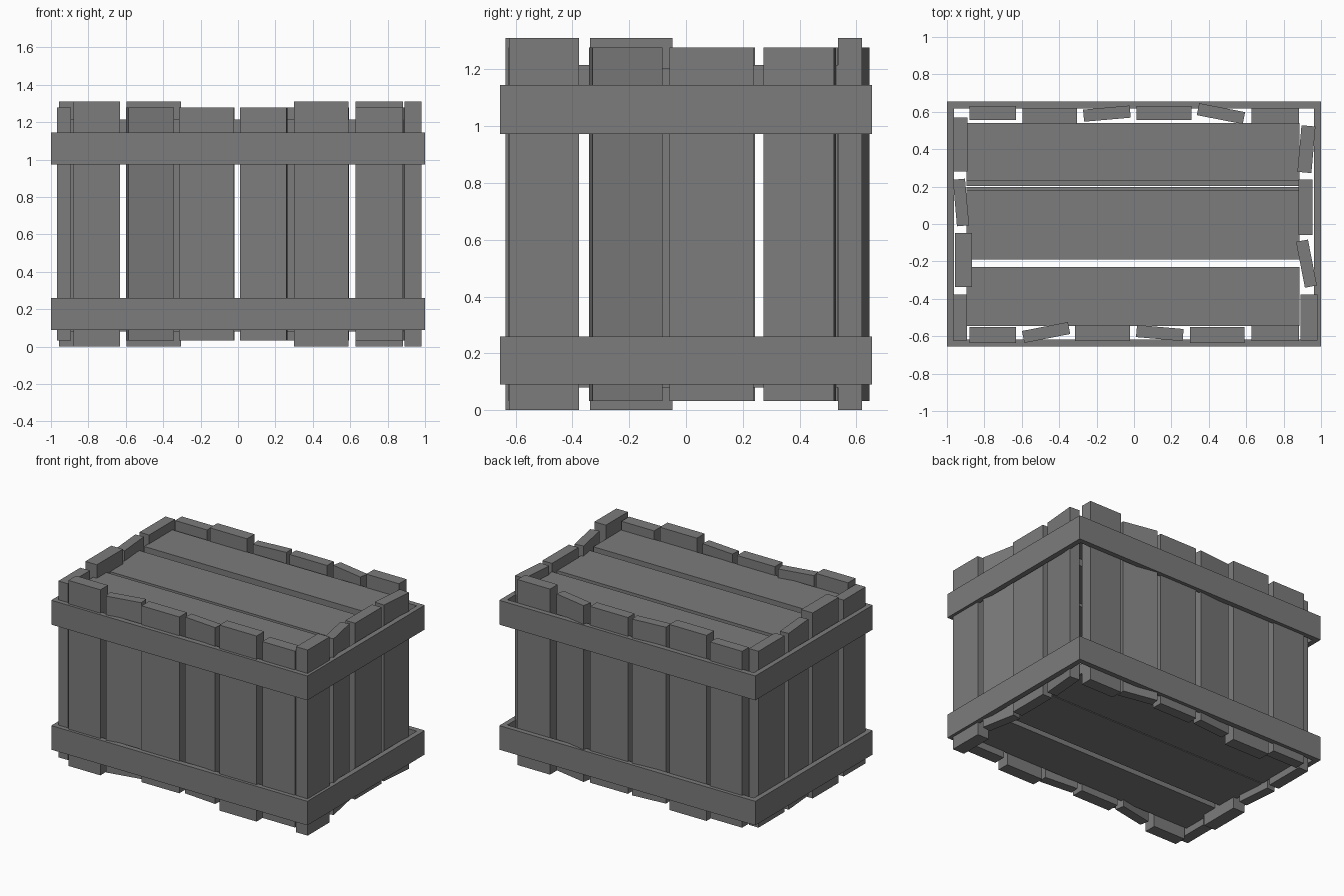
import bpy
import bmesh
from math import radians
from mathutils import Matrix

if "Cube" in bpy.data.objects:
    bpy.data.objects.remove(bpy.data.objects["Cube"])

wood = bpy.data.materials.new("grey wood")
wood.use_nodes = True
colour = (0.2, 0.2, 0.2, 1)
wood.diffuse_color = colour
wood.node_tree.nodes["Principled BSDF"].inputs["Base Color"].default_value = colour


def finish(name, bm):
    bmesh.ops.recalc_face_normals(bm, faces=bm.faces)
    mesh = bpy.data.meshes.new(name)
    bm.to_mesh(mesh)
    bm.free()
    mesh.materials.append(wood)
    obj = bpy.data.objects.new(name, mesh)
    bpy.context.collection.objects.link(obj)
    return obj


def board(name, centre, size, turn=0):
    bm = bmesh.new()
    bmesh.ops.create_cube(bm, size=1)
    bm.transform(Matrix.Translation(centre) @ Matrix.Rotation(radians(turn), 4, "Z")
                 @ Matrix.Diagonal((*size, 1)))
    return finish(name, bm)


MID = 0.655          # half height of the crate
TALL, SHORT = 1.31, 1.245

# Upright slats along the front and back: x centre, y centre, width, depth, height, turn
long_walls = {
    "front_slat": [
        (-0.755, -0.593, 0.25, 0.085, TALL, 0),
        (-0.47, -0.58, 0.25, 0.065, SHORT, 11),
        (-0.168, -0.583, 0.295, 0.085, SHORT, 0),
        (0.138, -0.583, 0.25, 0.065, SHORT, -5),
        (0.445, -0.593, 0.29, 0.085, TALL, 0),
        (0.755, -0.583, 0.255, 0.085, SHORT, 0)],
    "back_slat": [
        (-0.755, 0.593, 0.25, 0.075, SHORT, 0),
        (-0.45, 0.578, 0.29, 0.085, TALL, 0),
        (-0.145, 0.59, 0.25, 0.065, SHORT, 5),
        (0.16, 0.593, 0.295, 0.075, SHORT, 0),
        (0.465, 0.59, 0.25, 0.065, SHORT, -11),
        (0.755, 0.578, 0.255, 0.085, TALL, 0)]}
for name, slats in long_walls.items():
    for x, y, width, depth, height, turn in slats:
        board(name, (x, y, MID), (width, depth, height), turn)

# Upright slats along the two ends
end_walls = {
    "left_slat": [
        (0.935, -0.5, 0.245, 0.09, TALL, 0),
        (0.922, -0.212, 0.25, 0.065, SHORT, 11),
        (0.918, 0.09, 0.295, 0.075, SHORT, 0),
        (0.922, 0.4, 0.25, 0.075, SHORT, -5)],
    "right_slat": [
        (-0.93, -0.5, 0.245, 0.075, SHORT, 0),
        (-0.911, -0.193, 0.29, 0.09, TALL, 0),
        (-0.925, 0.115, 0.25, 0.065, SHORT, 5),
        (-0.928, 0.425, 0.29, 0.075, SHORT, 0)]}
for name, slats in end_walls.items():
    for x, y, width, depth, height, turn in slats:
        board(name, (x, y, MID), (depth, width, height), turn)

# Flat planks of the lid and the floor: y centre, width, z centre
for y, width, z in [(-0.388, 0.315, 1.18), (-0.005, 0.37, 1.17), (0.385, 0.31, 1.18)]:
    board("lid_plank", (-0.005, y, z), (1.78, width, 0.07))
for y, width in [(-0.388, 0.315), (0.005, 0.385), (0.372, 0.335)]:
    board("floor_plank", (-0.005, y, 0.115), (1.78, width, 0.07))


# Bands wrapping the crate, mitred at the corners
def band(name, low, high, thick=0.037):
    bm = bmesh.new()
    rings = []
    for inset in (0, thick):
        for z in (low, high):
            rings.append([bm.verts.new((sx * (1 - inset), sy * (MID - inset), z))
                          for sx, sy in ((-1, -1), (1, -1), (1, 1), (-1, 1))])
    outer_low, outer_high, inner_low, inner_high = rings
    for a, b in ((outer_low, outer_high), (outer_high, inner_high),
                 (inner_high, inner_low), (inner_low, outer_low)):
        for i in range(4):
            j = (i + 1) % 4
            bm.faces.new((a[i], a[j], b[j], b[i]))
    return finish(name, bm)


band("lower_band", 0.09, 0.26)
band("upper_band", 0.973, 1.145)
